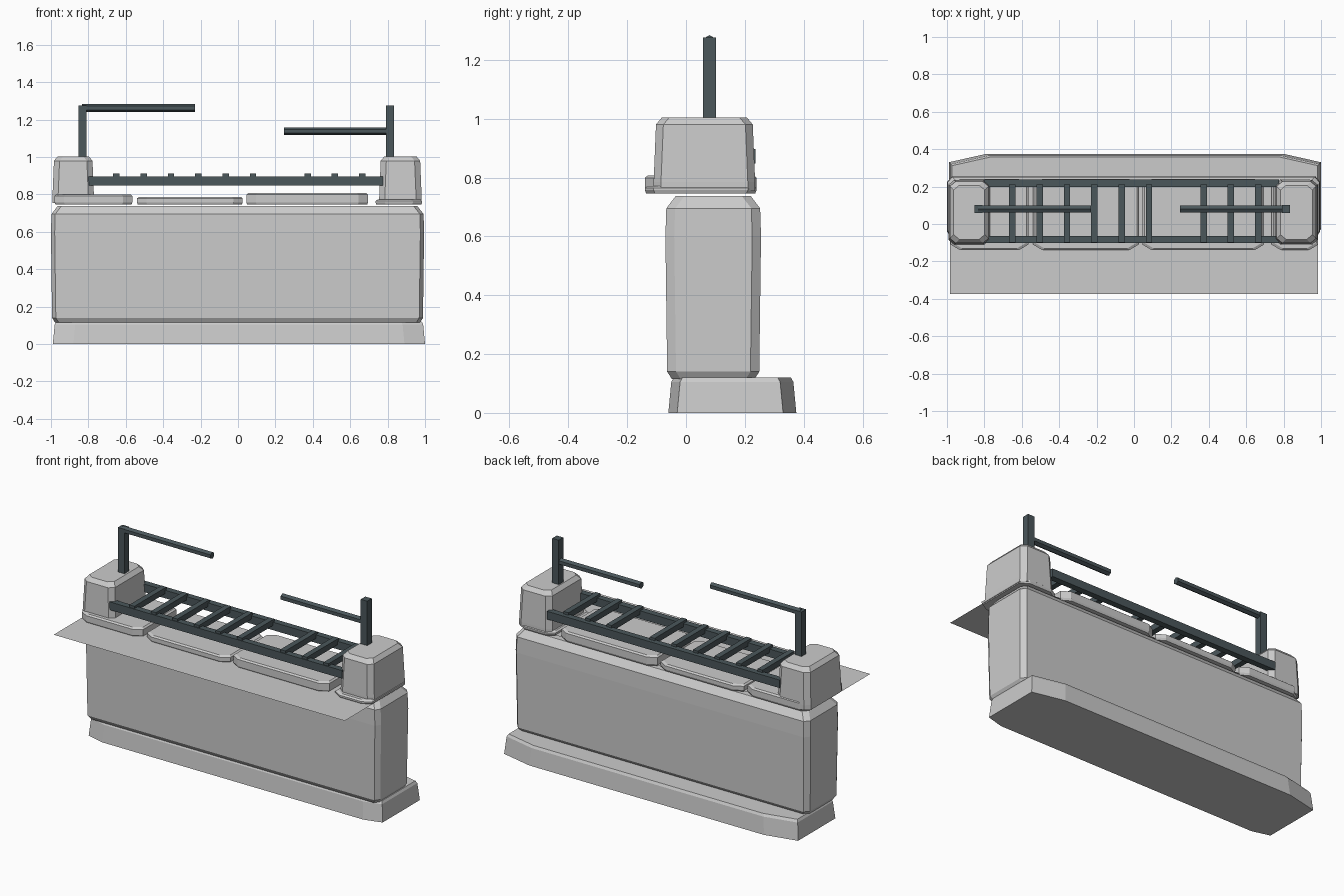
import bpy, bmesh
from math import pi
from mathutils import Matrix

if "Cube" in bpy.data.objects:
    bpy.data.objects.remove(bpy.data.objects["Cube"])

iron = bpy.data.materials.new("dark_iron")
iron.diffuse_color = (0.07, 0.095, 0.105, 1)
iron.use_nodes = True
iron.node_tree.nodes["Principled BSDF"].inputs["Base Color"].default_value = iron.diffuse_color


def finish(name, bm, mat=None):
    bmesh.ops.recalc_face_normals(bm, faces=bm.faces)
    me = bpy.data.meshes.new(name)
    bm.to_mesh(me)
    bm.free()
    ob = bpy.data.objects.new(name, me)
    bpy.context.collection.objects.link(ob)
    if mat:
        me.materials.append(mat)
    return ob


def stone(name, x, y, levels, front, back):
    """Eight-sided stone: levels are (z, inset), front/back are corner cuts."""
    bm = bmesh.new()
    (fx, fy), (bx, by) = front, back
    rings = []
    for z, i in levels:
        x0, x1, y0, y1 = x[0] + i, x[1] - i, y[0] + i, y[1] - i
        pts = [(x0 + fx, y0), (x1 - fx, y0), (x1, y0 + fy), (x1, y1 - by),
               (x1 - bx, y1), (x0 + bx, y1), (x0, y1 - by), (x0, y0 + fy)]
        rings.append([bm.verts.new((px, py, z)) for px, py in pts])
    for a, b in zip(rings, rings[1:]):
        for k in range(8):
            n = (k + 1) % 8
            bm.faces.new((a[k], a[n], b[n], b[k]))
    bm.faces.new(rings[0][::-1])
    bm.faces.new(rings[-1])
    return finish(name, bm)


def bar(name, x, y, z):
    """Square iron bar between the given limits."""
    bm = bmesh.new()
    size = [b - a for a, b in (x, y, z)]
    mid = [(a + b) / 2 for a, b in (x, y, z)]
    bmesh.ops.create_cube(bm, size=1, matrix=Matrix.Translation(mid) @ Matrix.Diagonal((*size, 1)))
    return finish(name, bm, iron)


def rod(name, x0, x1, y, z, r):
    """Six-sided rod along x with an edge on top."""
    bm = bmesh.new()
    m = Matrix.Translation(((x0 + x1) / 2, y, z)) @ Matrix.Rotation(pi / 2, 4, 'Y') @ Matrix.Rotation(pi / 2, 4, 'Z')
    bmesh.ops.create_cone(bm, cap_ends=True, segments=6, radius1=r, radius2=r, depth=x1 - x0, matrix=m)
    # turn the section so one edge points straight up
    top = max(v.co.z for v in bm.verts) - z
    if top < r * 0.95:
        bmesh.ops.rotate(bm, verts=bm.verts, cent=(0, y, z), matrix=Matrix.Rotation(pi / 6, 3, 'X'))
    return finish(name, bm, iron)


# Footing and wall body
stone("footing", (-0.99, 1.0), (-0.06, 0.375), [(0, 0), (0.105, 0.01), (0.12, 0.018)],
      (0.11, 0.03), (0.2, 0.045))
stone("wall_body", (-1.0, 0.995), (-0.07, 0.255),
      [(0.115, 0.022), (0.14, 0.006), (0.6, 0), (0.695, 0.003), (0.737, 0.035)],
      (0.02, 0.03), (0.025, 0.03))

# Flat sheet under the capstones, overhanging the front
bm = bmesh.new()
bm.faces.new([bm.verts.new(p) for p in
              ((-0.985, -0.375, 0.75), (0.985, -0.375, 0.75), (0.985, 0.21, 0.75), (-0.985, 0.21, 0.75))])
finish("flat_sheet", bm)

# Capstones
for n, (x0, x1, zt) in enumerate([(-0.98, -0.565, 0.80), (-0.54, 0.025, 0.787),
                                  (0.045, 0.695, 0.807), (0.735, 0.985, 0.772)]):
    stone(f"capstone_{n + 1}", (x0, x1), (-0.14, 0.24),
          [(0.745, 0.005), (0.757, 0), (zt - 0.008, 0), (zt, 0.01)], (0.05, 0.03), (0.05, 0.03))

# End blocks
for side, x in (("left", (-0.992, -0.77)), ("right", (0.755, 0.982))):
    stone(f"{side}_end_block", x, (-0.11, 0.235),
          [(0.755, 0.0), (0.785, 0), (0.98, 0.008), (1.004, 0.028)], (0.03, 0.025), (0.03, 0.025))

# Ladder lying between the blocks, one rung missing
for side, y in (("front", -0.083), ("back", 0.218)):
    bar(f"{side}_rail", (-0.80, 0.775), (y - 0.019, y + 0.019), (0.848, 0.897))
for n in range(10):
    if n != 6:
        x = -0.65 + 0.146 * n
        bar(f"rung_{n + 1}", (x - 0.017, x + 0.017), (-0.098, 0.212), (0.876, 0.912))

# Upright posts with broken arms
for side, x in (("left", -0.832), ("right", 0.812)):
    bar(f"{side}_upright", (x - 0.022, x + 0.022), (0.058, 0.102), (0.97, 1.276))
rod("left_arm", -0.835, -0.23, 0.08, 1.263, 0.021)
rod("right_arm", 0.245, 0.81, 0.08, 1.138, 0.021)
